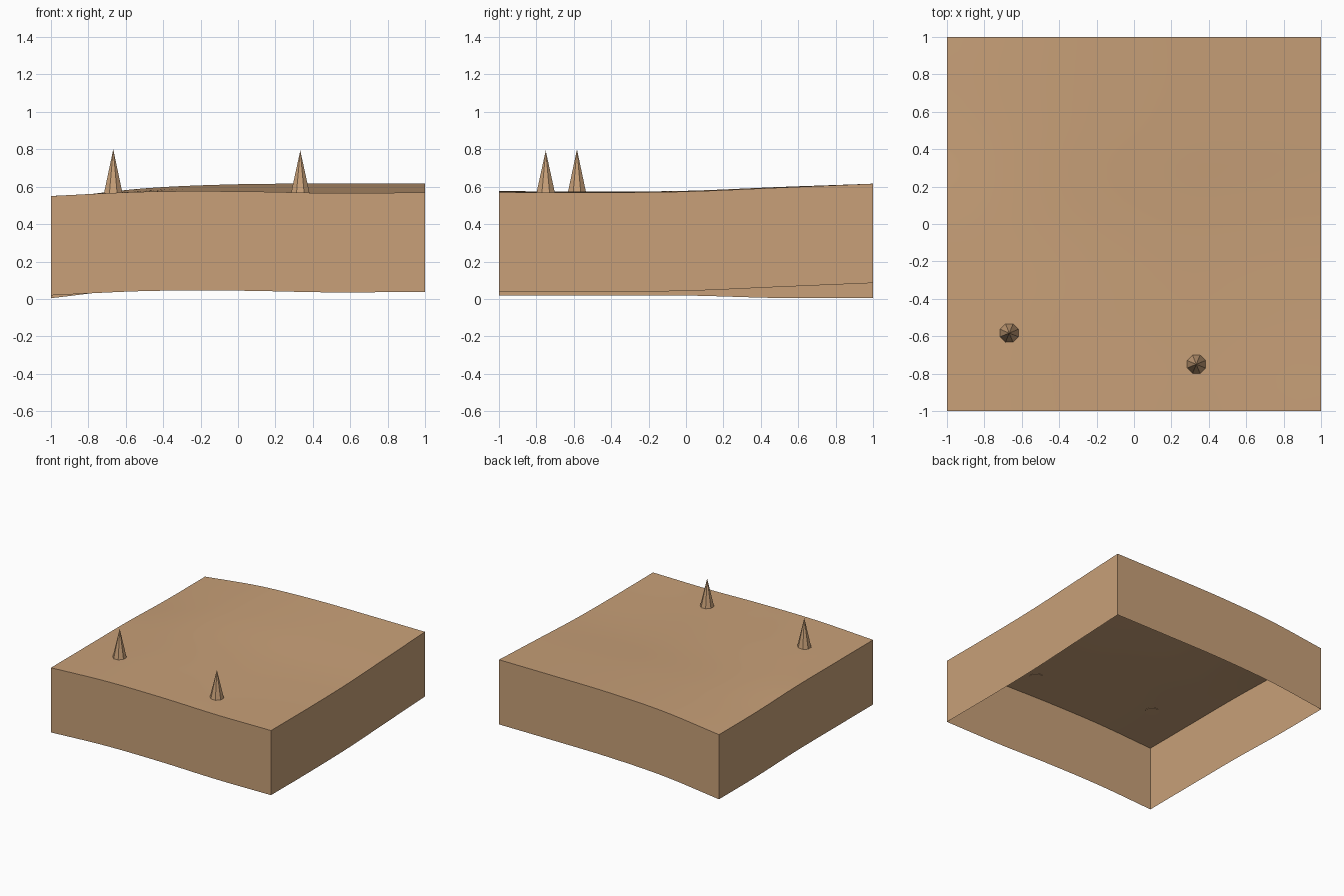
import bpy
import bmesh
import math

default_cube = bpy.data.objects.get("Cube")
if default_cube:
    bpy.data.objects.remove(default_cube, do_unlink=True)


def make_material(name, colour):
    mat = bpy.data.materials.new(name)
    mat.use_nodes = True
    mat.diffuse_color = colour
    mat.node_tree.nodes["Principled BSDF"].inputs["Base Color"].default_value = colour
    return mat


sand = make_material("sandy tan", (0.578, 0.352, 0.188, 1.0))

# Ground heights on a coarse grid: rows run front to back, columns right to left
HEIGHTS = [
    [0.550, 0.573, 0.575, 0.566, 0.569],
    [0.550, 0.573, 0.573, 0.566, 0.568],
    [0.549, 0.572, 0.578, 0.574, 0.574],
    [0.536, 0.580, 0.597, 0.597, 0.595],
    [0.535, 0.591, 0.613, 0.616, 0.616],
]
DEPTH = 0.531
CELLS = 32


def spline(values, t):
    """Smooth curve through evenly spaced values, t from -1 to 1."""
    last = len(values) - 1
    pos = (t + 1) / 2 * last
    i = min(int(pos), last - 1)
    f = pos - i
    b, c = values[i], values[i + 1]
    a = values[i - 1] if i > 0 else 2 * b - c
    d = values[i + 2] if i + 2 <= last else 2 * c - b
    return b + f / 2 * (c - a + f * (2 * a - 5 * b + 4 * c - d + f * (3 * (b - c) + d - a)))


def ground_height(x, y):
    return spline([spline(row, x) for row in HEIGHTS], y)


def finish(name, bm):
    mesh = bpy.data.meshes.new(name)
    bm.to_mesh(mesh)
    bm.free()
    mesh.materials.append(sand)
    obj = bpy.data.objects.new(name, mesh)
    bpy.context.collection.objects.link(obj)
    return obj


# Rolling ground with a skirt dropped from its rim, open underneath
bm = bmesh.new()
bmesh.ops.create_grid(bm, x_segments=CELLS, y_segments=CELLS, size=1)
for v in bm.verts:
    v.co.z = ground_height(v.co.x, v.co.y)
rim = [e for e in bm.edges if e.is_boundary]
skirt = bmesh.ops.extrude_edge_only(bm, edges=rim)["geom"]
for v in skirt:
    if isinstance(v, bmesh.types.BMVert):
        v.co.z -= DEPTH
bmesh.ops.recalc_face_normals(bm, faces=bm.faces)
top_face = max(bm.faces, key=lambda f: abs(f.normal.z))
if top_face.normal.z < 0:
    bmesh.ops.reverse_faces(bm, faces=bm.faces)
ground = finish("ground_tile", bm)
bpy.ops.object.select_all(action="DESELECT")
ground.select_set(True)
bpy.context.view_layer.objects.active = ground
bpy.ops.object.shade_smooth_by_angle(angle=math.radians(30))


# Eight-sided spikes standing on the ground
def add_spike(name, x, y, tip):
    base = ground_height(x, y) - 0.004
    bm = bmesh.new()
    bmesh.ops.create_cone(bm, cap_ends=True, segments=8, radius1=0.054,
                          radius2=0, depth=tip - base)
    spike = finish(name, bm)
    spike.location = (x, y, (tip + base) / 2)
    spike.rotation_euler.z = math.pi / 8


add_spike("right_spike", -0.667, -0.583, 0.80)
add_spike("left_spike", 0.333, -0.75, 0.793)
